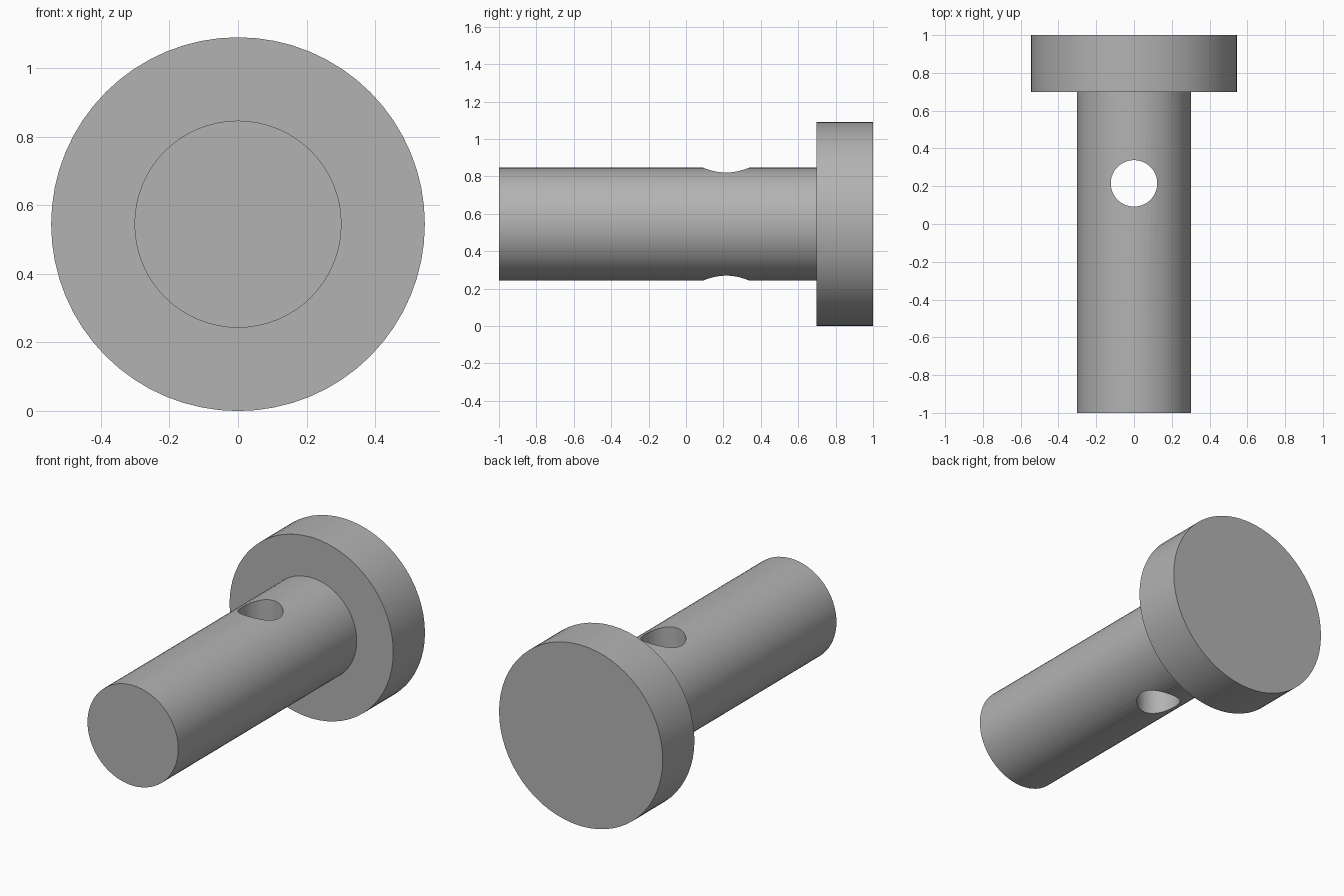
import bpy
import bmesh
from math import radians, tau
from mathutils import Matrix, Vector

if "Cube" in bpy.data.objects:
    bpy.data.objects.remove(bpy.data.objects["Cube"])

HEAD_R, SHAFT_R, HOLE_R = 0.545, 0.302, 0.123
HEAD_Y, HOLE_Y = 0.698, 0.215
SEGMENTS = 64

steel = bpy.data.materials.new("plain grey")
steel.use_nodes = True
grey = (0.45, 0.45, 0.45, 1)
steel.diffuse_color = grey
steel.node_tree.nodes["Principled BSDF"].inputs["Base Color"].default_value = grey


def add_object(name, bm):
    bmesh.ops.recalc_face_normals(bm, faces=bm.faces)
    mesh = bpy.data.meshes.new(name)
    bm.to_mesh(mesh)
    bm.free()
    mesh.materials.append(steel)
    obj = bpy.data.objects.new(name, mesh)
    bpy.context.collection.objects.link(obj)
    return obj


# Pin: stepped profile turned around the y axis
bm = bmesh.new()
profile = [(0, -1), (SHAFT_R, -1), (SHAFT_R, HEAD_Y), (HEAD_R, HEAD_Y), (HEAD_R, 1), (0, 1)]
verts = [bm.verts.new((r, y, HEAD_R)) for r, y in profile]
edges = [bm.edges.new(pair) for pair in zip(verts, verts[1:])]
bmesh.ops.spin(bm, geom=verts + edges, cent=(0, 0, HEAD_R), axis=(0, 1, 0),
               angle=tau, steps=SEGMENTS, use_merge=True)
bmesh.ops.remove_doubles(bm, verts=bm.verts, dist=0.0001)
bmesh.ops.dissolve_limit(bm, angle_limit=radians(1), verts=bm.verts, edges=bm.edges)
pin = add_object("headed_pin", bm)

# Cross hole: vertical cutter through the shaft
bm = bmesh.new()
bmesh.ops.create_cone(bm, cap_ends=True, segments=SEGMENTS, radius1=HOLE_R, radius2=HOLE_R,
                      depth=1, matrix=Matrix.Translation(Vector((0, HOLE_Y, HEAD_R))))
cutter = add_object("cross_hole_cutter", bm)
cutter.hide_render = True

cut = pin.modifiers.new("cross_hole", "BOOLEAN")
cut.operation = "DIFFERENCE"
cut.solver = "EXACT"
cut.object = cutter

bpy.context.view_layer.objects.active = pin
pin.select_set(True)
bpy.ops.object.modifier_apply(modifier=cut.name)
bpy.data.objects.remove(cutter)

# Smooth walls with crisp rims
bpy.ops.object.shade_smooth_by_angle(angle=radians(30))
